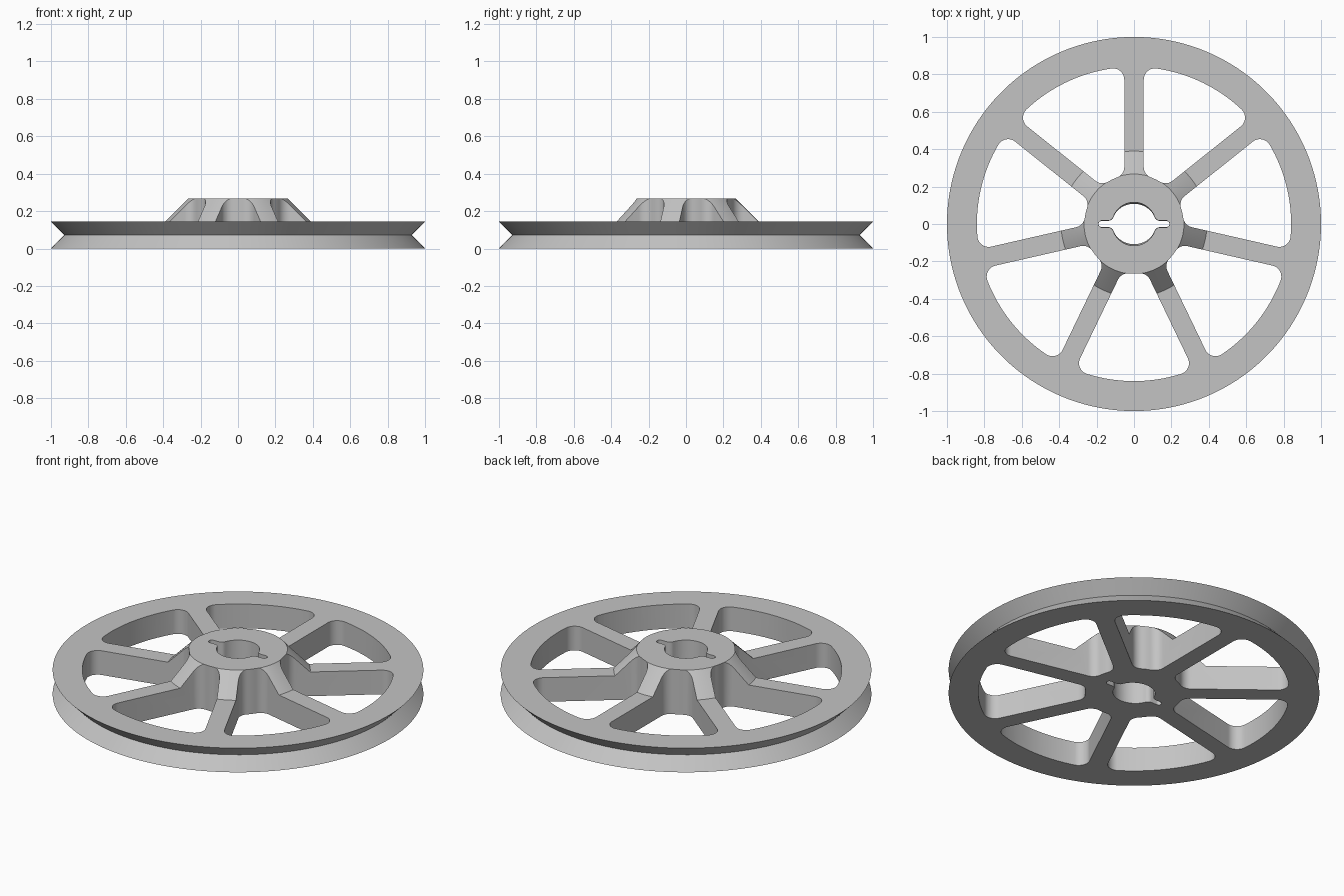
import bpy, bmesh
from math import sin, cos, pi, sqrt, atan2, radians

SPOKES, SEGMENTS = 7, 140
HALF_SPOKE, FILLET = 0.052, 0.06
RIM_INNER, HUB = 0.84, 0.267

old = bpy.data.objects.get("Cube")
if old:
    bpy.data.objects.remove(old, do_unlink=True)

grey = bpy.data.materials.new("light grey")
grey.use_nodes = True
grey.diffuse_color = (0.55, 0.55, 0.55, 1)
grey.node_tree.nodes["Principled BSDF"].inputs["Base Color"].default_value = (0.55, 0.55, 0.55, 1)


def make_object(name, bm):
    bmesh.ops.recalc_face_normals(bm, faces=bm.faces)
    mesh = bpy.data.meshes.new(name)
    bm.to_mesh(mesh)
    bm.free()
    mesh.materials.append(grey)
    obj = bpy.data.objects.new(name, mesh)
    bpy.context.collection.objects.link(obj)
    return obj


def arc(cx, cy, r, start, end, n):
    return [(cx + r * cos(start + (end - start) * i / n),
             cy + r * sin(start + (end - start) * i / n)) for i in range(n + 1)]


def fillet_centre(reach, offset):
    x = sqrt(reach ** 2 - offset ** 2)
    return x, offset, atan2(offset, x)


def prism(bm, outline, z0, z1, bottom_y=1.0):
    low = [bm.verts.new((x, y * bottom_y, z0)) for x, y in outline]
    high = [bm.verts.new((x, y, z1)) for x, y in outline]
    bm.faces.new(low)
    bm.faces.new(high)
    for i in range(len(low)):
        j = (i + 1) % len(low)
        bm.faces.new((low[i], low[j], high[j], high[i]))


def rotated(points, a):
    return [(x * cos(a) - y * sin(a), x * sin(a) + y * cos(a)) for x, y in points]


def window_outline():
    """Opening between a spoke along +x and the next spoke."""
    pitch = 2 * pi / SPOKES
    inner = HUB - 0.002
    ix, iy, ia = fillet_centre(inner + FILLET, HALF_SPOKE + FILLET)
    ox, oy, oa = fillet_centre(RIM_INNER - FILLET, HALF_SPOKE + FILLET)
    half = arc(ix, iy, FILLET, ia + pi, 1.5 * pi, 8)
    half += arc(ox, oy, FILLET, 1.5 * pi, oa + 2 * pi, 10)
    # Reflect across the line halfway between the spokes
    other = [(x * cos(pitch) + y * sin(pitch), x * sin(pitch) - y * cos(pitch))
             for x, y in reversed(half)]
    rim = arc(0, 0, RIM_INNER, oa, pitch - oa, 16)[1:-1]
    hub = arc(0, 0, inner, pitch - ia, ia, 6)[1:-1]
    return half + rim + other + hub


def bore_outline():
    """Round bore with a narrow rounded slot on both sides."""
    radius, slot, ease, tip = 0.117, 0.018, 0.03, 0.172
    fx, fy, fa = fillet_centre(radius + ease, slot + ease)
    quarter = arc(0, 0, radius, pi / 2, fa, 14)
    quarter += arc(fx, fy, ease, fa + pi, 1.5 * pi, 6)[1:]
    quarter += arc(tip, 0, slot, pi / 2, 0, 6)
    right = quarter + [(x, -y) for x, y in reversed(quarter[:-1])]
    left = [(-x, -y) for x, y in right]
    return right + left[1:-1]


# Wheel body: grooved rim, flat web and conical hub turned in one piece
profile = [(1, 0), (0.93, 0.072), (1, 0.144), (0.39, 0.144), (HUB, 0.267)]
bm = bmesh.new()
rings = [[bm.verts.new((r * cos(2 * pi * i / SEGMENTS), r * sin(2 * pi * i / SEGMENTS), z))
          for i in range(SEGMENTS)] for r, z in profile]
for a, b in zip(rings, rings[1:]):
    for i in range(SEGMENTS):
        j = (i + 1) % SEGMENTS
        bm.faces.new((a[i], a[j], b[j], b[i]))
bm.faces.new(rings[0])
bm.faces.new(rings[-1])
wheel = make_object("pulley_wheel", bm)

# Cutter: seven windows that leave the spokes, plus the slotted bore
bm = bmesh.new()
for k in range(SPOKES):
    prism(bm, rotated(window_outline(), radians(90) + 2 * pi * k / SPOKES), -0.1, 0.4)
prism(bm, bore_outline(), -0.1, 0.3, 0.9)
cutter = make_object("opening_cutter", bm)
cutter.hide_render = True

cut = wheel.modifiers.new("openings", 'BOOLEAN')
cut.operation = 'DIFFERENCE'
cut.solver = 'EXACT'
cut.object = cutter

bpy.ops.object.select_all(action='DESELECT')
wheel.select_set(True)
bpy.context.view_layer.objects.active = wheel
bpy.ops.object.modifier_apply(modifier=cut.name)
bpy.data.objects.remove(cutter, do_unlink=True)
bpy.ops.object.shade_smooth_by_angle(angle=radians(30))
